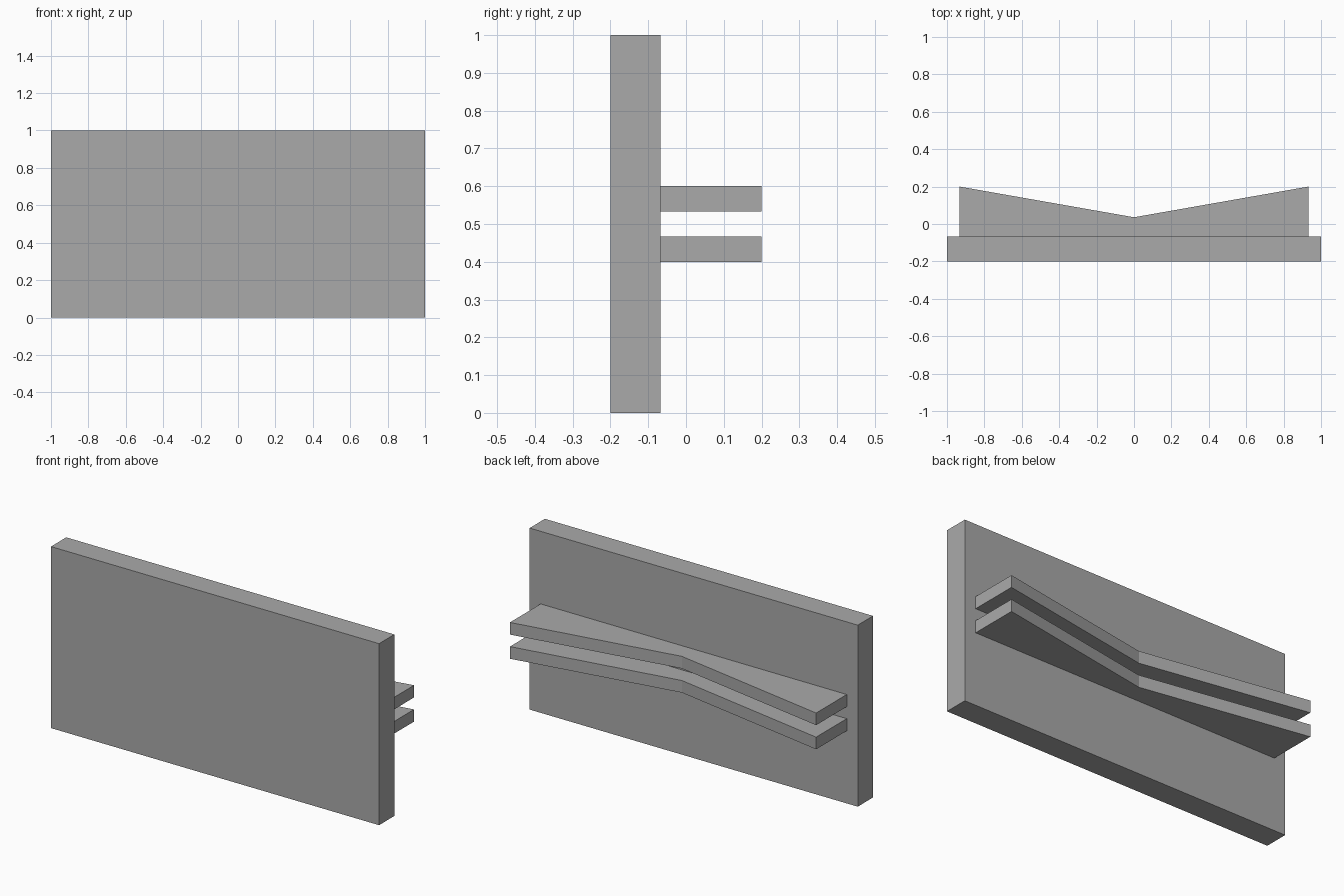
import bpy
import bmesh

cube = bpy.data.objects.get("Cube")
if cube:
    bpy.data.objects.remove(cube, do_unlink=True)

# Plain grey for every part
grey = bpy.data.materials.new("plain_grey")
grey.use_nodes = True
colour = (0.4, 0.4, 0.4, 1)
grey.diffuse_color = colour
grey.node_tree.nodes["Principled BSDF"].inputs["Base Color"].default_value = colour


def extrude_outline(name, outline, bottom, top):
    """Raise a flat plan outline into a solid slab."""
    bm = bmesh.new()
    base = bm.faces.new([bm.verts.new((x, y, bottom)) for x, y in outline])
    raised = bmesh.ops.extrude_face_region(bm, geom=[base], use_keep_orig=True)
    verts = [v for v in raised["geom"] if isinstance(v, bmesh.types.BMVert)]
    bmesh.ops.translate(bm, verts=verts, vec=(0, 0, top - bottom))
    bmesh.ops.recalc_face_normals(bm, faces=bm.faces)
    mesh = bpy.data.meshes.new(name)
    bm.to_mesh(mesh)
    bm.free()
    mesh.materials.append(grey)
    obj = bpy.data.objects.new(name, mesh)
    bpy.context.collection.objects.link(obj)
    return obj


FRONT, WALL, BACK = -0.2, -0.067, 0.2

# Upright panel
extrude_outline("panel", [(-1, FRONT), (1, FRONT), (1, WALL), (-1, WALL)], 0, 1)

# Two shelves with a shallow V cut into the back edge
HALF = 0.933
shelf = [(-HALF, WALL), (HALF, WALL), (HALF, BACK), (0, 0.036), (-HALF, BACK)]
for name, bottom in (("lower_shelf", 0.4), ("upper_shelf", 0.533)):
    extrude_outline(name, shelf, bottom, bottom + 0.067)
